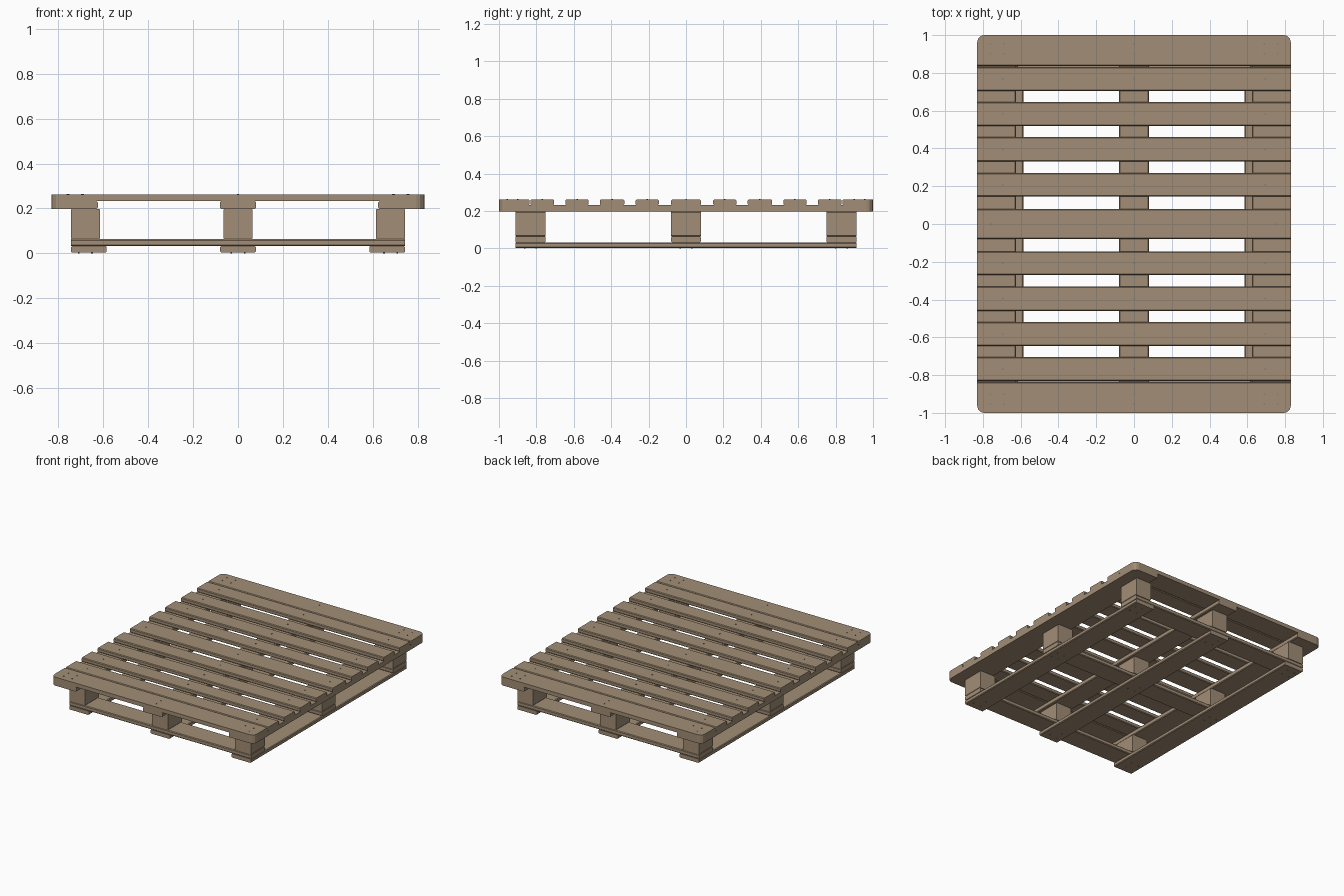
import bpy, bmesh
from mathutils import Matrix

default = bpy.data.objects.get("Cube")
if default:
    bpy.data.objects.remove(default, do_unlink=True)


def material(name, color):
    mat = bpy.data.materials.new(name)
    mat.use_nodes = True
    mat.diffuse_color = color
    bsdf = next(n for n in mat.node_tree.nodes if n.type == 'BSDF_PRINCIPLED')
    bsdf.inputs["Base Color"].default_value = color
    bsdf.inputs["Roughness"].default_value = 0.8
    return mat


WOOD = material("weathered wood", (0.36, 0.27, 0.18, 1))
STEEL = material("nail steel", (0.2, 0.19, 0.18, 1))


def finish(name, bm, mat):
    bmesh.ops.recalc_face_normals(bm, faces=bm.faces)
    mesh = bpy.data.meshes.new(name)
    bm.to_mesh(mesh)
    bm.free()
    mesh.materials.append(mat)
    bpy.context.collection.objects.link(bpy.data.objects.new(name, mesh))


def bevel(bm, edges, size, segments):
    if edges:
        bmesh.ops.bevel(bm, geom=edges, offset=size, offset_type='OFFSET',
                        segments=segments, profile=0.5, affect='EDGES')


def board(name, xs, ys, zs, grain):
    """Box with eased edges along the grain axis and rounded outer pallet corners."""
    bm = bmesh.new()
    spans = (xs, ys, zs)
    mid = [(a + b) / 2 for a, b in spans]
    size = [b - a for a, b in spans]
    bmesh.ops.create_cube(bm, size=1, matrix=Matrix.Translation(mid) @ Matrix.Diagonal((*size, 1)))

    def along(e, axis):
        d = e.verts[1].co - e.verts[0].co
        return abs(d[axis]) > 0.9 * d.length

    def outer(v):
        return abs(v.co.x) > 0.82 and abs(v.co.y) > 0.99

    eased = [e for e in bm.edges if along(e, grain) and not any(outer(v) for v in e.verts)]
    bevel(bm, eased, 0.005, 1)
    corners = [e for e in bm.edges if along(e, 2) and all(outer(v) for v in e.verts)]
    bevel(bm, corners, 0.036, 3)
    finish(name, bm, WOOD)


def nails(name, points, z):
    bm = bmesh.new()
    for x, y in points:
        bmesh.ops.create_cone(bm, cap_ends=True, segments=8, radius1=0.004, radius2=0.004,
                              depth=0.006, matrix=Matrix.Translation((x, y, z)))
    finish(name, bm, STEEL)


# Heights of the layers
RUNNER, CROSS, BLOCK = (0.003, 0.032), (0.032, 0.063), (0.063, 0.198)
STRINGER, DECK = (0.198, 0.232), (0.232, 0.261)

# Top deck boards, mirrored front to back about a wide middle board
deck_nails = [(x, 0) for x in (-0.755, 0, 0.755)]
half_deck = [(0.145, 0.27), (0.33, 0.46), (0.52, 0.645), (0.705, 0.832), (0.836, 1.0)]
board("deck_board_middle", (-0.83, 0.83), (-0.08, 0.08), DECK, 0)
for i, (a, b) in enumerate(half_deck):
    for side, label in ((-1, "front"), (1, "back")):
        ys = sorted((side * a, side * b))
        board(f"deck_board_{label}_{i + 1}", (-0.83, 0.83), ys, DECK, 0)
        if b == 1.0:
            deck_nails += [(x, side * y) for x in (-0.76, -0.69, 0, 0.69, 0.76)
                           for y in (0.9, 0.955)]
        else:
            deck_nails += [(x, side * (a + b) / 2) for x in (-0.695, 0, 0.695)]
nails("deck_nails", deck_nails, DECK[1])

# Three columns: stringer on top, runner underneath, three blocks between
columns = {
    "right": ((-0.83, -0.625), (-0.745, -0.615), (-0.745, -0.585)),
    "middle": ((-0.08, 0.08), (-0.065, 0.065), (-0.08, 0.08)),
    "left": ((0.625, 0.83), (0.615, 0.745), (0.585, 0.745)),
}
rows = {"front": (-0.912, -0.75), "middle": (-0.08, 0.08), "back": (0.75, 0.912)}
runner_nails = []
for col, (stringer, block, runner) in columns.items():
    board(f"stringer_{col}", stringer, (-1, 1), STRINGER, 1)
    board(f"runner_{col}", runner, (-0.912, 0.912), RUNNER, 1)
    for row, ys in rows.items():
        board(f"block_{row}_{col}", block, ys, BLOCK, 1)
        cx, cy = sum(block) / 2, sum(ys) / 2
        runner_nails += [(cx + dx, cy + dy) for dx in (-0.03, 0.03) for dy in (-0.03, 0.03)]
nails("runner_nails", runner_nails, RUNNER[0])

# Lower cross boards under each row of blocks
for row, ys in rows.items():
    board(f"cross_board_{row}", (-0.745, 0.745), ys, CROSS, 0)
